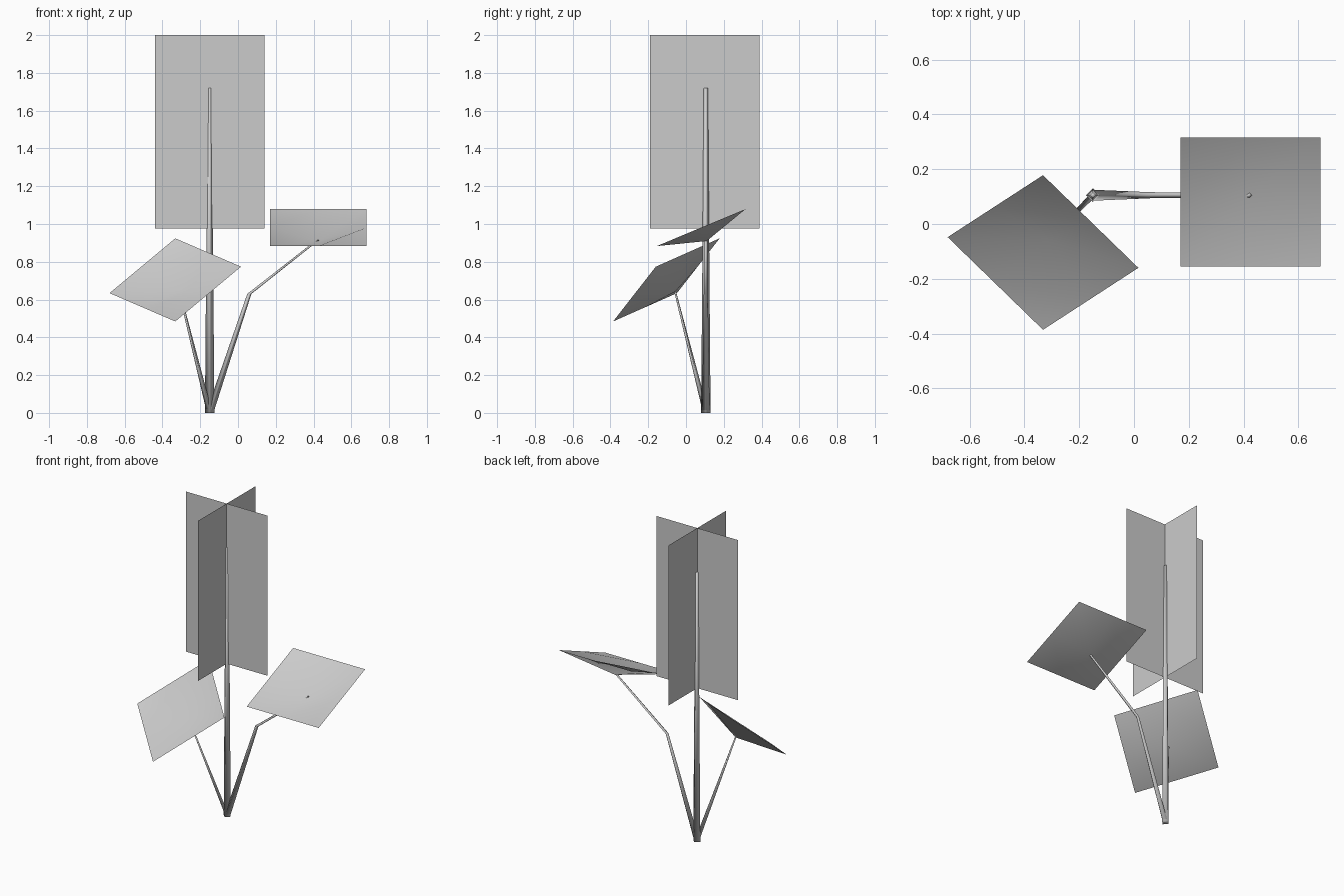
import bpy, bmesh
from mathutils import Vector

if "Cube" in bpy.data.objects:
    bpy.data.objects.remove(bpy.data.objects["Cube"])

BASE = Vector((-0.15, 0.105, 0))


def make_object(name, bm, smooth=True):
    mesh = bpy.data.meshes.new(name)
    bm.to_mesh(mesh)
    bm.free()
    for p in mesh.polygons:
        p.use_smooth = smooth
    ob = bpy.data.objects.new(name, mesh)
    bpy.context.collection.objects.link(ob)
    return ob


def stem(name, points, radii):
    """Four-sided tapering tube with level rings at each point."""
    bm = bmesh.new()
    rings = []
    for p, r in zip(points, radii):
        p = Vector(p)
        rings.append([bm.verts.new(p + Vector(d) * r) for d in
                      ((1, 0, 0), (0, 1, 0), (-1, 0, 0), (0, -1, 0))])
    for a, b in zip(rings, rings[1:]):
        for i in range(4):
            j = (i + 1) % 4
            bm.faces.new((a[i], a[j], b[j], b[i]))
    bm.faces.new(rings[0][::-1])
    bm.faces.new(rings[-1])
    return make_object(name, bm)


def card(name, corner, u, v):
    """Flat upright sheet."""
    bm = bmesh.new()
    c, u, v = Vector(corner), Vector(u), Vector(v)
    bm.faces.new([bm.verts.new(p) for p in (c, c + u, c + u + v, c + v)])
    return make_object(name, bm, False)


def leaf(name, centre, u, v, dip):
    """Square 2 x 2 sheet whose middle is pushed down along its normal."""
    bm = bmesh.new()
    c, u, v = Vector(centre), Vector(u), Vector(v)
    n = u.cross(v).normalized()
    g = [[bm.verts.new(c + u * i + v * j - n * (dip if i == j == 0 else 0))
          for i in (-1, 0, 1)] for j in (-1, 0, 1)]
    for j in range(2):
        for i in range(2):
            bm.faces.new((g[j][i], g[j][i + 1], g[j + 1][i + 1], g[j + 1][i]))
    return make_object(name, bm)


# Main stalk and side stems
stem("main_stalk", [BASE, BASE + Vector((0, 0, 1.72))], [0.025, 0.011])
stem("right_stem", [BASE, (0.06, 0.105, 0.63), (0.422, 0.105, 0.915)],
     [0.02, 0.011, 0.008])
stem("left_stem", [BASE, (-0.31, -0.057, 0.64)], [0.015, 0.005])

# Crossed upright sheets at the top
card("upright_sheet_wide", (-0.44, 0.10, 0.975), (0.58, 0, 0), (0, 0, 1.025))
card("upright_sheet_deep", (-0.15, -0.19, 0.975), (0, 0.58, 0), (0, 0, 1.025))

# Drooping side leaves
leaf("right_leaf", (0.425, 0.08, 0.981), (0.255, 0, 0), (0, 0.235, 0.098), 0.077)
leaf("left_leaf", (-0.332, -0.104, 0.704), (0.174, -0.169, -0.075),
     (0.174, 0.113, 0.145), 0.08)
